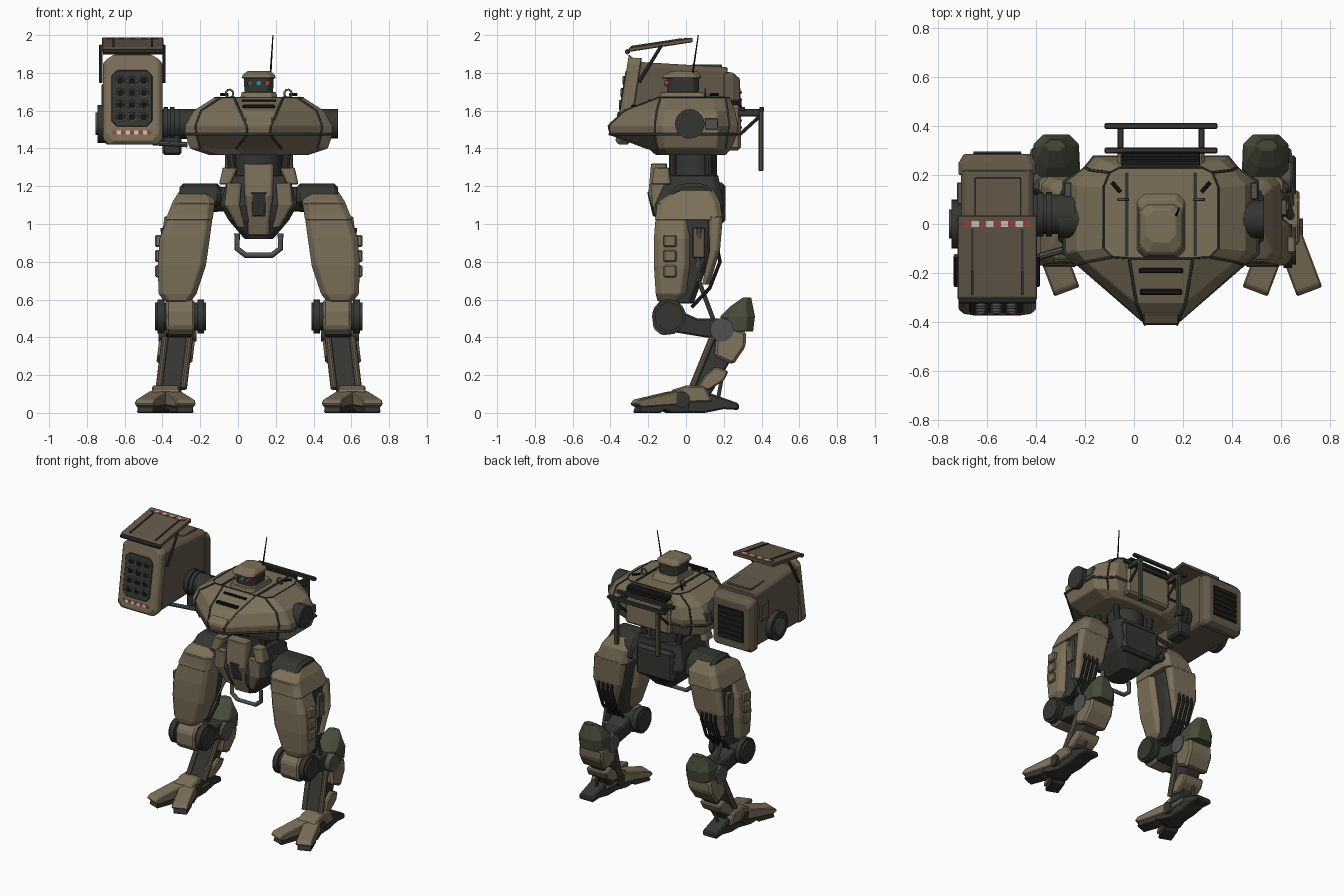
import bpy, bmesh, math
from mathutils import Vector, Matrix

CX = 0.11  # body centre line; the launcher pod hangs off one side


def material(name, *rgb):
    m = bpy.data.materials.new(name)
    m.diffuse_color = (*rgb, 1)
    return m


TAN, BROWN = material("tan", .20, .16, .10), material("brown", .125, .098, .066)
GREEN, DARK = material("green", .06, .07, .04), material("dark", .035, .037, .032)
STEEL, BLACK = material("steel", .08, .085, .08), material("black", .008, .008, .008)
RED, WHITE, BLUE = material("red", .3, .05, .035), material("white", .55, .52, .45), material("blue", .05, .25, .35)


# coordinate maps: world, body-centred, pod (rings lofted along y), leaning pod face
def same(u, y, z): return (u, y, z)
def mid(u, y, z): return (CX + u, y, z)
def along(u, y, z): return (u, z, y)
def tilt(u, y, z): return (u, y + .155 * (z - 1.45), z)
def face(u, y, z): return tilt(u, z, y)


def finish(name, bm, mat, bevel=0.0, smooth=False):
    bmesh.ops.recalc_face_normals(bm, faces=bm.faces)
    me = bpy.data.meshes.new(name)
    bm.to_mesh(me)
    bm.free()
    me.materials.append(mat)
    if smooth:
        me.shade_smooth()
        me.set_sharp_from_angle(angle=math.radians(35))
    ob = bpy.data.objects.new(name, me)
    bpy.context.collection.objects.link(ob)
    if bevel:
        b = ob.modifiers.new("bevel", 'BEVEL')
        b.width, b.segments, b.limit_method = bevel, 1, 'ANGLE'


def loft(name, rings, mat, f=same, bevel=0.005):
    bm = bmesh.new()
    vs = [[bm.verts.new(f(*p)) for p in r] for r in rings]
    n = len(rings[0])
    for a, b in zip(vs, vs[1:]):
        for i in range(n):
            bm.faces.new((a[i], a[(i + 1) % n], b[(i + 1) % n], b[i]))
    bm.faces.new(vs[0])
    bm.faces.new(vs[-1])
    finish(name, bm, mat, bevel)


def ring(z, x0, x1, y0, y1, c=0.03):  # chamfered rectangle
    return [(x0 + c, y0, z), (x1 - c, y0, z), (x1, y0 + c, z), (x1, y1 - c, z),
            (x1 - c, y1, z), (x0 + c, y1, z), (x0, y1 - c, z), (x0, y0 + c, z)]


def plate(name, prof, u0, u1, mat, f=same, bevel=0.008):  # y-z profile pushed along x
    loft(name, [[(u, y, z) for y, z in prof] for u in (u0, u1)], mat, f, bevel)


def box(name, u0, u1, y0, y1, z0, z1, mat, f=same, bevel=0.004):
    plate(name, [(y0, z0), (y1, z0), (y1, z1), (y0, z1)], u0, u1, mat, f, bevel)


def cyl(name, a, b, r, mat, f=same, n=16, r2=None):
    a, b = Vector(f(*a)), Vector(f(*b))
    bm = bmesh.new()
    M = Matrix.Translation((a + b) / 2) @ (b - a).to_track_quat('Z', 'Y').to_matrix().to_4x4()
    bmesh.ops.create_cone(bm, cap_ends=True, segments=n, radius1=r, radius2=r2 or r, depth=(b - a).length, matrix=M)
    finish(name, bm, mat, 0, True)


def pipe(name, pts, r, mat, f=same, cyclic=False):
    cu = bpy.data.curves.new(name, 'CURVE')
    cu.dimensions, cu.bevel_depth, cu.bevel_resolution, cu.use_fill_caps = '3D', r, 1, True
    sp = cu.splines.new('POLY')
    sp.points.add(len(pts) - 1)
    for q, p in zip(sp.points, pts):
        q.co = (*f(*p), 1)
    sp.use_cyclic_u = cyclic
    cu.materials.append(mat)
    bpy.context.collection.objects.link(bpy.data.objects.new(name, cu))


# torso hull: stacked outlines, half of each listed from nose to back
hull = [(1.365, [(.09, -.16), (.20, -.15), (.26, -.10), (.26, .14), (.24, .19), (.16, .21)]),
        (1.40, [(.12, -.20), (.31, -.15), (.365, -.11), (.365, .16), (.29, .21), (.22, .24)]),
        (1.475, [(.06, -.40), (.33, -.165), (.39, -.12), (.39, .17), (.31, .22), (.27, .27)]),
        (1.52, [(.065, -.41), (.335, -.165), (.39, -.12), (.39, .17), (.31, .23), (.27, .275)]),
        (1.60, [(.10, -.325), (.305, -.155), (.345, -.11), (.345, .16), (.29, .22), (.24, .26)]),
        (1.67, [(.13, -.14), (.20, -.135), (.235, -.10), (.235, .15), (.21, .21), (.17, .23)])]
rings = [[(x, y, z) for x, y in h] + [(-x, y, z) for x, y in reversed(h)] for z, h in hull]
loft("torso_hull", rings, TAN, mid)
pipe("torso_belt", [(x * 1.01, y * 1.01, z) for x, y, z in rings[2]], .008, DARK, mid, True)
pipe("roof_seam", rings[-1], .004, DARK, mid, True)
for i in (0, 1, 4, 7, 10, 11):
    pipe("hull_rib", [r[i] for r in rings[1:]], .006, DARK, mid)
for s in (-1, 1):
    box("roof_strip", s * .14 - .007, s * .14 + .007, -.13, .21, 1.66, 1.676, DARK, mid, 0)
    cyl("roof_handle", (s * .165, .13, 1.685), (s * .20, .17, 1.685), .008, BLACK, mid, 8)
    pipe("lift_ring", [(s * .155 + .02 * math.cos(t * .7), .10, 1.69 + .022 * math.sin(t * .7)) for t in range(9)],
         .006, STEEL, mid, True)
    cyl("shoulder_hub", (s * .33, .02, 1.53), (s * .42, .02, 1.53), .078, DARK, mid, 20)
    box("flank_vent", s * .38 - .015, s * .38 + .015, .10, .17, 1.50, 1.56, STEEL, mid)
box("nose_slit", -.085, .085, -.29, -.265, 1.612, 1.632, BLACK, mid)
box("brow_slit", -.09, .09, -.20, -.18, 1.645, 1.66, BLACK, mid)
plate("chin", [(-.40, 1.49), (-.41, 1.53), (-.36, 1.57), (-.30, 1.46)], -.075, .075, TAN, mid)

# sensor turret and antenna
loft("turret_base", [ring(1.66, -.10, .10, -.14, .13), ring(1.70, -.09, .09, -.13, .10)], TAN, mid)
loft("sensor_head", [ring(1.69, -.075, .075, -.10, .07), ring(1.78, -.08, .08, -.10, .07)], DARK, mid)
loft("turret_cap", [ring(1.77, -.09, .09, -.13, .08), ring(1.79, -.085, .085, -.12, .075),
                    ring(1.81, -.06, .06, -.075, .06)], TAN, mid)
for u, m in ((-.045, STEEL), (0, BLUE), (.045, RED)):
    cyl("sensor_lens", (u, -.09, 1.745), (u, -.115, 1.745), .015, m, mid, 12)
cyl("antenna", (.06, .03, 1.76), (.075, .065, 2.0), .006, BLACK, mid, 8, .003)

# back pack, grille and rear rack
box("back_pack", -.18, .18, .20, .29, 1.39, 1.63, TAN, mid, .015)
box("back_grille", -.16, .16, .22, .295, 1.62, 1.655, BLACK, mid)
for i in range(6):
    box("grille_slat", -.16, .16, .225 + i * .012, .23 + i * .012, 1.65, 1.662, DARK, mid, 0)
for y in (.30, .40):
    box("rack_rail", -.23, .23, y - .012, y + .012, 1.595, 1.62, DARK, mid)
for u in (-.165, .165):
    box("rack_arm", u - .012, u + .012, .26, .41, 1.57, 1.61, DARK, mid)
    box("rack_post", u - .015, u + .015, .385, .41, 1.28, 1.60, GREEN, mid)
    cyl("rack_brace", (u, .27, 1.46), (u, .39, 1.57), .009, DARK, mid, 8)

# waist, pelvis and tow bar
cyl("waist_column", (0, .04, 1.18), (0, .04, 1.42), .125, DARK, mid)
for s in (-1, 1):
    for y in (-.07, .12):
        cyl("waist_piston", (s * .13, y, 1.2), (s * .15, y, 1.39), .022, DARK, mid, 10)
    loft("hip_flap", [ring(1.30, s * .15 - .04, s * .15 + .04, -.17, -.09, .012),
                      ring(1.21, s * .18 - .03, s * .18 + .03, -.18, -.08, .012)], TAN, mid)
    loft("pelvis_cheek", [ring(1.22, s * .13 - .04, s * .13 + .04, -.185, -.10, .01),
                          ring(1.10, s * .14 - .04, s * .14 + .04, -.18, -.10, .01),
                          ring(.98, s * .09 - .02, s * .09 + .02, -.14, -.08, .01)], TAN, mid)
loft("pelvis", [ring(1.26, -.16, .16, -.13, .17), ring(1.10, -.205, .205, -.17, .20),
                ring(1.02, -.16, .16, -.15, .19), ring(.92, -.075, .075, -.09, .12)], DARK, mid)
loft("pelvis_front_plate", [ring(1.32, -.08, .08, -.185, -.10, .015), ring(1.15, -.075, .075, -.20, -.10, .015),
                            ring(.94, -.055, .055, -.13, -.06, .015)], TAN, mid)
loft("pelvis_hatch", [ring(1.17, -.045, .045, -.206, -.15, .01), ring(1.04, -.035, .035, -.175, -.12, .01)], DARK, mid)
box("pelvis_rear_block", -.15, .15, .12, .21, 1.0, 1.22, DARK, mid, .02)
bar = [(.115, .95), (.115, .87), (.07, .835)]
pipe("tow_bar", [(-x, -.06, z) for x, z in bar] + [(x, -.06, z) for x, z in reversed(bar)], .015, STEEL, mid)

for s in (-1, 1):
    def f(u, y, z): return (CX + s * u, y, z)
    def g(u, y, z): return f(u + .12 * (.45 - z), y, z)  # shank leans outward
    # hip and thigh
    cyl("hip_axle", (.12, .02, 1.13), (.35, .02, 1.13), .065, DARK, f)
    plate("hip_yoke", [(-.10, 1.10), (-.08, 1.18), (-.02, 1.215), (.10, 1.215), (.15, 1.17), (.17, 1.06)],
          .20, .42, DARK, f, .02)
    loft("thigh_cap", [ring(1.19, .27, .41, -.04, .14), ring(1.12, .23, .455, -.145, .18),
                       ring(1.02, .245, .495, -.165, .195)], TAN, f)
    loft("thigh_front_armour", [ring(1.11, .235, .455, -.155, .02), ring(.92, .26, .525, -.17, .02),
                                ring(.78, .28, .535, -.17, .02), ring(.63, .33, .53, -.16, .0),
                                ring(.59, .36, .50, -.15, -.03)], TAN, f)
    loft("thigh_core", [ring(1.05, .27, .48, -.02, .15), ring(.80, .31, .50, -.02, .12),
                        ring(.58, .36, .49, -.10, .04)], DARK, f)
    loft("thigh_rear_armour", [ring(1.04, .26, .50, .12, .195, .02), ring(.86, .29, .52, .125, .18, .02),
                               ring(.68, .36, .50, .085, .125, .02)], TAN, f)
    box("thigh_service_panel", .49, .515, .035, .10, .82, .98, BROWN, f)
    for z in (.91, .83, .75):
        box("thigh_side_box", .51, .55, -.12, -.05, z - .032, z + .032, TAN, f, .008)
    for u in (.36, .395, .43, .465):
        pipe("thigh_cable", [(u, .16, .90), (u, .18, .80), (u, .125, .66), (u + .01, .03, .56)], .011, BLACK, f)
    cyl("thigh_piston", (.50, .07, .98), (.47, .06, .70), .022, STEEL, f, 10)
    cyl("thigh_rod", (.47, .06, .72), (.45, .15, .48), .012, STEEL, f, 8)
    # knee, rear link, hock joint and guard
    cyl("knee_axle", (.28, -.09, .51), (.55, -.09, .51), .075, DARK, f, 20)
    for u in (.29, .50):
        cyl("knee_drum", (u, -.09, .51), (u + .035, -.09, .51), .09, DARK, f, 20)
    plate("knee_shield", [(-.175, .45), (-.175, .55), (-.13, .60), (-.05, .60), (-.05, .42), (-.13, .41)],
          .34, .49, TAN, f, .012)
    plate("rear_link", [(-.10, .57), (.06, .50), (.20, .50), (.22, .40), (.10, .40), (-.08, .43)], .35, .49, DARK, f)
    cyl("hock_joint", (.33, .19, .44), (.53, .19, .44), .062, STEEL, f, 20)
    loft("hock_guard", [ring(.43, .335, .52, .21, .355, .04), ring(.51, .335, .52, .18, .365, .04),
                        ring(.56, .355, .505, .23, .355, .04), ring(.61, .39, .475, .30, .345, .02)], GREEN, f)
    # shank
    plate("shank_armour", [(.16, .41), (.24, .45), (.32, .43), (.315, .35), (.25, .255), (.15, .30)],
          .33, .52, TAN, g, .014)
    plate("shank_beam", [(.15, .42), (.25, .30), (.12, .08), (.0, .08), (.08, .25)], .37, .48, DARK, g)
    plate("shank_cuff", [(.10, .20), (.16, .245), (.225, .22), (.20, .17), (.12, .12), (.06, .13)],
          .345, .505, TAN, g)
    for u in (.36, .49):
        cyl("shank_strut", (u, .14, .40), (u, .03, .13), .018, BROWN, g, 10)
    cyl("heel_rod", (.43, .20, .24), (.44, .165, .05), .010, STEEL, g, 8)
    # foot: ankle block, heel and two splayed toes
    cyl("ankle", (.41, -.02, .07), (.58, -.02, .07), .042, DARK, f)
    plate("foot_block", [(-.10, .05), (-.08, .12), (0, .145), (.10, .14), (.14, .06)], .42, .565, TAN, f)
    plate("heel", [(.02, .10), (.14, .10), (.28, .05), (.28, .015), (.20, .02), (.10, .0), (0, .0)], .435, .55, DARK, f)
    for a in (-.36, .36):
        def t(u, y, z):
            c, d = math.cos(a), math.sin(a)
            return f(.495 + u * c - (y - .02) * d, .02 + u * d + (y - .02) * c, z)
        plate("toe_armour", [(.04, .13), (-.10, .11), (-.28, .07), (-.30, .045), (-.27, .03), (.04, .05)],
              -.055, .055, TAN, t, .006)
        plate("toe_sole", [(.03, .07), (-.27, .045), (-.285, 0), (-.16, 0), (-.14, .015), (-.10, 0), (.03, 0)],
              -.047, .047, DARK, t, .005)

# launcher pod on its arm
L, R = -.715, -.40
cyl("pod_arm", (-.42, .04, 1.53), (-.24, .04, 1.53), .08, DARK, n=20)
for x in (-.395, -.36):
    cyl("pod_arm_collar", (x, .04, 1.53), (x + .025, .04, 1.53), .09, DARK, n=20)
box("pod_actuator", -.40, -.30, -.02, .12, 1.365, 1.47, DARK, bevel=.012)
cyl("pod_brace", (-.45, -.15, 1.43), (-.27, -.10, 1.42), .014, STEEL, n=8)
loft("pod_body", [ring(-.28, L + .01, R - .01, 1.43, 1.86, .02), ring(.22, L + .01, R - .01, 1.44, 1.83, .02)],
     BROWN, along)
loft("pod_rear", [ring(.20, L, R, 1.42, 1.81, .02), ring(.25, L, R, 1.42, 1.80, .02),
                  ring(.285, L + .02, R - .02, 1.44, 1.77, .02)], BROWN, along)
loft("pod_front_frame", [ring(-.30, L, R, 1.42, 1.88), ring(-.35, L, R, 1.42, 1.88),
                         ring(-.372, L + .02, R - .02, 1.44, 1.90, .04)], TAN, face)
loft("tube_panel", [ring(-.34, -.672, -.452, 1.515, 1.815), ring(-.376, -.672, -.452, 1.515, 1.815)], DARK, face)
for i in range(12):
    x, z = -.623 + i % 3 * .062, 1.567 + i // 3 * .064
    cyl("launch_tube", (x, -.36, z), (x, -.382, z), .028, STEEL, tilt, 14, .024)
    cyl("tube_bore", (x, -.36, z), (x, -.384, z), .019, BLACK, tilt, 12)
for i in range(9):
    m = (RED, WHITE)[i % 2]
    box("front_hazard_stripe", -.665 + i * .023, -.642 + i * .023, -.375, -.36, 1.475, 1.495, m, tilt, 0)
    box("lid_hazard_stripe", L + .022 + i * .03, L + .052 + i * .03, -.012, .012, 1.965, 1.985, m, bevel=0)
plate("pod_lid", [(-.31, 1.91), (-.30, 1.935), (.035, 1.987), (.035, 1.962)], L - .005, R + .005, BROWN, bevel=.004)
for x in (-.66, -.455):
    plate("lid_rib", [(-.29, 1.93), (-.29, 1.943), (-.02, 1.984), (-.02, 1.97)], x - .005, x + .005, DARK, bevel=0)
cyl("lid_hinge", (L, -.31, 1.912), (R, -.31, 1.912), .014, DARK, n=10)
for x in (L - .012, R + .008):
    cyl("lid_strut", (x, -.25, 1.75), (x, -.13, 1.945), .009, DARK, n=8)
box("pod_top_hatch", -.65, -.46, .03, .19, 1.82, 1.845, BROWN)
cyl("pod_side_wheel", (-.70, 0, 1.53), (-.745, 0, 1.53), .10, DARK, n=20)
cyl("pod_wheel_cap", (-.74, 0, 1.53), (-.755, 0, 1.53), .06, STEEL)
box("pod_side_panel", -.722, -.70, .08, .17, 1.62, 1.74, BROWN)
box("rear_vent", -.66, -.455, .27, .288, 1.49, 1.72, BLACK)
for i in range(6):
    box("rear_vent_slat", -.655, -.46, .28, .296, 1.505 + i * .037, 1.517 + i * .037, DARK, bevel=0)
